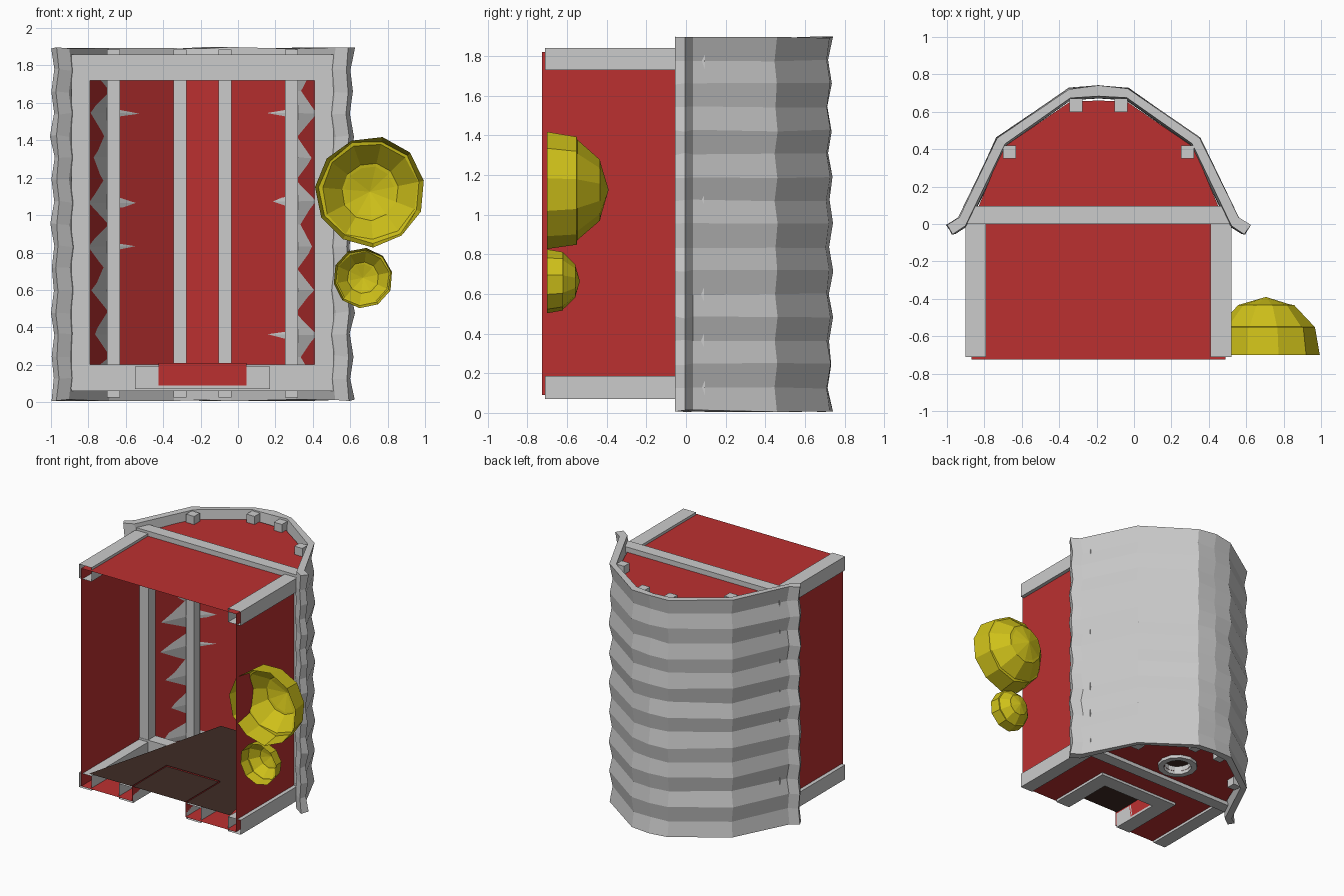
import bpy, bmesh, math, random
from mathutils import Vector, Matrix

if "Cube" in bpy.data.objects:
    bpy.data.objects.remove(bpy.data.objects["Cube"])
random.seed(4)
CX = -0.19  # symmetry plane of the barn; the barn lies on its back, roof towards +y


def mat(name, rgb):
    m = bpy.data.materials.new(name)
    m.diffuse_color = (*rgb, 1)
    m.use_nodes = True
    m.node_tree.nodes["Principled BSDF"].inputs["Base Color"].default_value = m.diffuse_color
    return m


RED = mat("barn_red", (0.50, 0.03, 0.03))
DARK = mat("dark_interior", (0.05, 0.025, 0.018))
BUSH = mat("bush_yellow", (0.62, 0.53, 0.01))


def finish(bm, name, material=None, normals=True):
    if normals:
        bmesh.ops.recalc_face_normals(bm, faces=bm.faces)
    me = bpy.data.meshes.new(name)
    bm.to_mesh(me)
    bm.free()
    ob = bpy.data.objects.new(name, me)
    bpy.context.collection.objects.link(ob)
    if material:
        me.materials.append(material)
    return ob


def box(name, x, y, z, material=None, open_bottom=False):
    bm = bmesh.new()
    size = Vector((x[1] - x[0], y[1] - y[0], z[1] - z[0]))
    mid = Vector((x[0] + x[1], y[0] + y[1], z[0] + z[1])) / 2
    bmesh.ops.create_cube(bm, size=1, matrix=Matrix.Translation(mid) @ Matrix.Diagonal((*size, 1)))
    if open_bottom:
        bmesh.ops.delete(bm, geom=[f for f in bm.faces if f.normal.y < -0.9], context='FACES_ONLY')
    return finish(bm, name, material)


def mirrored(half):
    # half profile of (distance from centre, y), left eave to ridge, completed on the right
    return [(CX - d, y) for d, y in half] + [(CX + d, y) for d, y in reversed(half) if d > 0]


def sheet(name, pts, z0, z1, material):
    # open profile extruded along z
    bm = bmesh.new()
    a = [bm.verts.new((x, y, z0)) for x, y in pts]
    b = [bm.verts.new((x, y, z1)) for x, y in pts]
    for i in range(len(pts) - 1):
        bm.faces.new((a[i], a[i + 1], b[i + 1], b[i]))
    return finish(bm, name, material)


def panel(name, loops, z, material):
    # flat panel with optional holes
    bm = bmesh.new()
    edges = []
    for loop in loops:
        vs = [bm.verts.new((x, y, z)) for x, y in loop]
        edges += [bm.edges.new((vs[i], vs[(i + 1) % len(vs)])) for i in range(len(vs))]
    bmesh.ops.triangle_fill(bm, edges=edges, use_beauty=True, use_dissolve=False)
    return finish(bm, name, material)


# Red shell: side walls and gambrel, then the two gable ends
Z0, Z1 = 0.09, 1.82
shell = mirrored([(0.68, -0.725), (0.68, 0), (0.51, 0.41), (0.15, 0.655), (0, 0.66)])
sheet("barn_shell", shell, Z0, Z1, RED)
panel("back_gable", [shell], Z1, RED)
DW, DY = 0.235, -0.29  # door half width and head height
door = [(CX + DW, -0.725), (CX + DW, DY), (CX - DW, DY), (CX - DW, -0.725)]
WY = 0.285
circle = [(math.cos(i * math.tau / 12), math.sin(i * math.tau / 12)) for i in range(12)]
window = [(CX + 0.1 * c, WY + 0.1 * s) for c, s in circle]
panel("front_gable", [shell + door, window], Z0, RED)

# Door recess, dark panel behind door and window
sheet("door_recess", door, Z0, 0.21, RED)
panel("dark_backing", [[(-0.81, -0.71), (0.43, -0.71), (0.12, 0.5), (-0.5, 0.5)]], 0.2, DARK)

# Door surround
for side in (-1, 1):
    xs = sorted((CX + side * DW, CX + side * 0.36))
    box("door_jamb", xs, (-0.71, DY), (0.07, 0.19), None, True)
box("door_head", (CX - 0.36, CX + 0.36), (DY, -0.17), (0.07, 0.19))

# Round window frame
bm = bmesh.new()
rings = [[bm.verts.new((CX + r * c, WY + r * s, z)) for c, s in circle]
         for r, z in ((0.15, 0.10), (0.15, 0.065), (0.105, 0.065), (0.1, 0.13))]
for a, b in zip(rings, rings[1:]):
    for i in range(12):
        j = (i + 1) % 12
        bm.faces.new((a[i], a[j], b[j], b[i]))
finish(bm, "window_frame")

# Corner posts, open at the foot
for side in (-1, 1):
    xs = sorted((CX + side * 0.60, CX + side * 0.71))
    for zs in ((0.07, 0.185), (1.73, 1.84)):
        box("corner_post", xs, (-0.71, 0), zs, None, True)

# Ring beam at the eaves
for zs in ((0.06, 0.2), (1.72, 1.86)):
    box("end_beam", (CX - 0.70, CX + 0.70), (0, 0.095), zs)
for side in (-1, 1):
    box("side_beam", sorted((CX + side * 0.60, CX + side * 0.70)), (0.003, 0.092), (0.2, 1.72))

# Roof purlins
for d, y in ((0.475, 0.385), (0.12, 0.635)):
    for side in (-1, 1):
        c = CX + side * d
        box("purlin", (c - 0.035, c + 0.035), (y - 0.035, y + 0.035), (0.025, 1.885))

# Corrugated roof: closed cross-section swept along z with alternating offsets
outer = mirrored([(0.80, -0.005), (0.735, 0.035), (0.535, 0.455), (0.155, 0.715), (0, 0.728)])
inner = mirrored([(0.775, -0.055), (0.705, -0.01), (0.495, 0.425), (0.15, 0.67), (0, 0.68)])
section = outer + inner[::-1]
N = 16
bm = bmesh.new()
rows = []
for k in range(N + 1):
    off = 0.010 if k % 2 == 0 else -0.010
    row = []
    for i, (x, y) in enumerate(section):
        out = Vector((x - CX, y * 0.8, 0)).normalized()
        o = off + random.uniform(-0.006, 0.006)
        if i >= len(outer):
            o *= 0.6
        z = 0.01 + 1.885 * k / N + random.uniform(-0.006, 0.006)
        row.append(bm.verts.new((x + out.x * o, y + out.y * o, z)))
    rows.append(row)
n, m = len(section), len(outer)
for a, b in zip(rows, rows[1:]):
    for i in range(n):
        j = (i + 1) % n
        bm.faces.new((a[i], a[j], b[j], b[i]))
for row in (rows[0], rows[-1]):
    for i in range(m - 1):
        bm.faces.new((row[i], row[i + 1], row[n - 2 - i], row[n - 1 - i]))
finish(bm, "corrugated_roof")


# Faceted bushes: layered domes with open base
def bush(name, x, z, r, h, sides):
    bm = bmesh.new()
    rings = []
    for rr, t in ((1.0, 0), (0.93, 0.48), (0.88, 0.49), (0.52, 0.86), (0.46, 0.87)):
        ring = []
        for i in range(sides):
            a = math.tau * i / sides + 0.2
            q = r * rr * random.uniform(0.97, 1.02)
            ring.append(bm.verts.new((x + q * math.cos(a), -0.7 + h * t, z + q * math.sin(a))))
        rings.append(ring)
    for a, b in zip(rings, rings[1:]):
        for i in range(sides):
            j = (i + 1) % sides
            bm.faces.new((a[i], a[j], b[j], b[i]))
    tip = bm.verts.new((x, -0.7 + h, z))
    for i in range(sides):
        bm.faces.new((rings[-1][i], rings[-1][(i + 1) % sides], tip))
    return finish(bm, name, BUSH)


bush("large_bush", 0.705, 1.125, 0.295, 0.31, 11)
bush("small_bush", 0.668, 0.665, 0.163, 0.165, 10)
